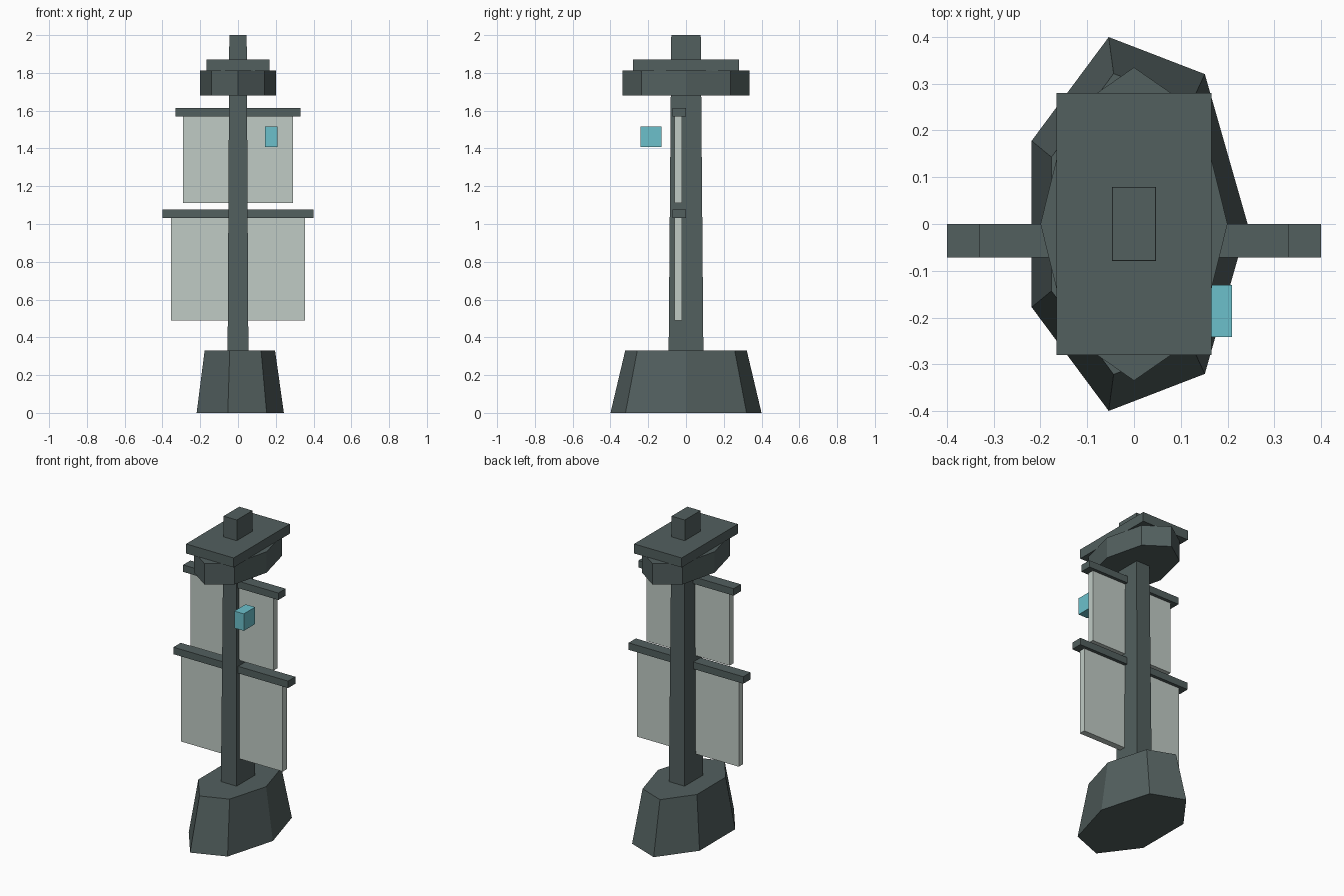
import bpy
import bmesh
from math import cos, sin, tau

if "Cube" in bpy.data.objects:
    bpy.data.objects.remove(bpy.data.objects["Cube"], do_unlink=True)


def material(name, colour):
    mat = bpy.data.materials.new(name)
    mat.use_nodes = True
    mat.diffuse_color = (*colour, 1)
    mat.node_tree.nodes["Principled BSDF"].inputs["Base Color"].default_value = (*colour, 1)
    return mat


slate = material("dark slate", (0.085, 0.115, 0.113))
cloth = material("pale cloth", (0.53, 0.60, 0.56))
crystal = material("cyan crystal", (0.15, 0.53, 0.60))


def loft(name, mat, bottom, top, z0, z1, centre=(0, 0)):
    """Flat-sided solid between two outlines with matching point counts."""
    bm = bmesh.new()
    rings = [[bm.verts.new((x + centre[0], y + centre[1], z)) for x, y in outline]
             for outline, z in ((bottom, z0), (top, z1))]
    n = len(bottom)
    bm.faces.new(rings[0])
    bm.faces.new(rings[1])
    for i in range(n):
        j = (i + 1) % n
        bm.faces.new((rings[0][i], rings[0][j], rings[1][j], rings[1][i]))
    bmesh.ops.recalc_face_normals(bm, faces=bm.faces)
    mesh = bpy.data.meshes.new(name)
    bm.to_mesh(mesh)
    bm.free()
    mesh.materials.append(mat)
    obj = bpy.data.objects.new(name, mesh)
    bpy.context.collection.objects.link(obj)
    return obj


def polygon(sides, rx, ry):
    return [(rx * cos(tau * i / sides), ry * sin(tau * i / sides)) for i in range(sides)]


def rect(hx, hy):
    return [(-hx, -hy), (hx, -hy), (hx, hy), (-hx, hy)]


def box(name, mat, hx, hy, z0, z1, centre=(0, 0)):
    return loft(name, mat, rect(hx, hy), rect(hx, hy), z0, z1, centre)


# Seven-sided stone foot and tapering mast
loft("stone_base", slate, polygon(7, 0.243, 0.41), polygon(7, 0.196, 0.33), 0, 0.33)
loft("mast", slate, rect(0.055, 0.092), rect(0.046, 0.078), 0.32, 2.0)

# Lookout head with overhanging cap
loft("lookout_drum", slate, polygon(8, 0.2, 0.335), polygon(8, 0.2, 0.335), 1.68, 1.812)
box("lookout_cap", slate, 0.166, 0.28, 1.81, 1.87)

# Crossbars with hanging banners: bar half width, banner half width, heights
for level, bar, cloth_half, hem, z in (("upper", 0.332, 0.29, 1.11, 1.57),
                                       ("lower", 0.4, 0.354, 0.49, 1.033)):
    box(level + "_crossbar", slate, bar, 0.036, z, z + 0.044, (0, -0.036))
    box(level + "_banner", cloth, cloth_half, 0.02, hem, z, (0, -0.04))

# Floating lamp beside the mast
box("crystal_lamp", crystal, 0.033, 0.056, 1.408, 1.515, (0.177, -0.186))
